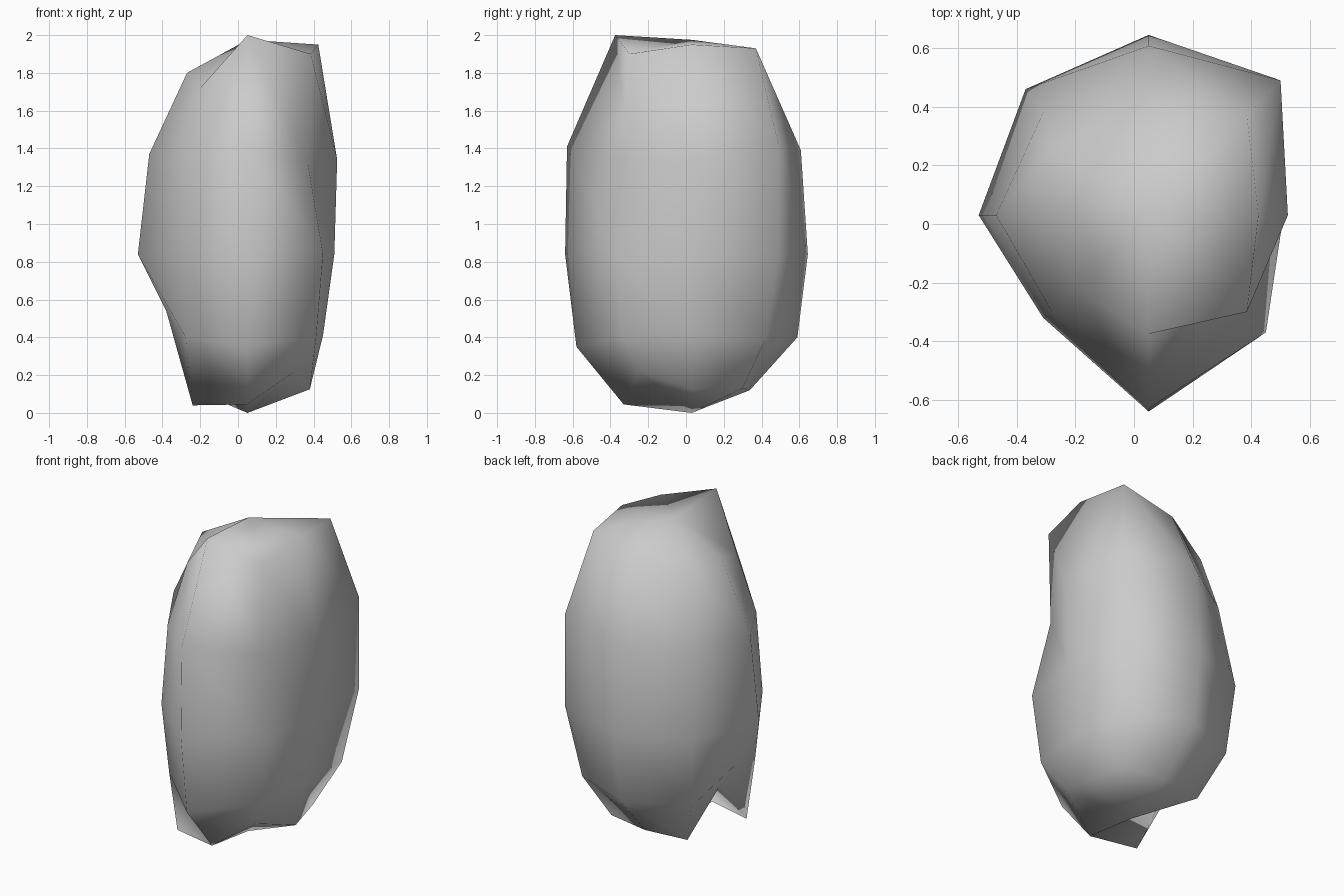
import bpy
import bmesh
from mathutils import Vector

cube = bpy.data.objects.get("Cube")
if cube:
    bpy.data.objects.remove(cube, do_unlink=True)

CENTRE = Vector((0.05, 0.03, 0))

# Outline of the widest ring, one spoke per direction
SPOKES = {
    "front": (0, -0.67), "front_left": (0.4, -0.4), "left": (0.46, 0), "back_left": (0.45, 0.46),
    "back": (0, 0.615), "back_right": (-0.42, 0.43), "right": (-0.58, 0), "front_right": (-0.36, -0.35),
}

# Height and relative width of each ring, top to bottom
RINGS = {"crown": (1.83, 0.6), "shoulder": (1.39, 0.94), "waist": (0.84, 1),
         "hip": (0.4, 0.91), "foot": (0.12, 0.5)}

# Chipped or pulled corners that break the regular form
CORNERS = {
    ("crown", "front"): (0.05, -0.375, 2),
    ("crown", "front_left"): (0.385, -0.3, 1.9),
    ("crown", "left"): (0.425, 0.03, 1.95),
    ("crown", "back_left"): (0.385, 0.37, 1.93),
    ("crown", "back_right"): (-0.28, 0.26, 1.73),
    ("crown", "right"): (-0.27, 0.03, 1.8),
    ("crown", "front_right"): (-0.2, -0.22, 1.72),
    ("shoulder", "front"): (0.05, -0.63, 1.41),
    ("shoulder", "front_left"): (0.37, -0.3, 1.32),
    ("shoulder", "left"): (0.525, 0.03, 1.34),
    ("shoulder", "back_left"): (0.5, 0.49, 1.42),
    ("shoulder", "back_right"): (-0.31, 0.38, 1.37),
    ("shoulder", "right"): (-0.47, 0.03, 1.37),
    ("shoulder", "front_right"): (-0.28, -0.3, 1.34),
    ("hip", "front"): (0.05, -0.58, 0.35),
    ("hip", "left"): (0.45, 0.03, 0.41),
    ("hip", "back_left"): (0.43, 0.42, 0.39),
    ("hip", "right"): (-0.38, 0.03, 0.54),
    ("foot", "front"): (0.05, -0.33, 0.045),
    ("foot", "front_left"): (0.3, -0.25, 0.22),
    ("foot", "left"): (0.38, 0.03, 0.125),
    ("foot", "back_left"): (0.31, 0.3, 0.13),
    ("foot", "back_right"): (-0.22, 0.3, 0.115),
    ("foot", "right"): (-0.25, 0.03, 0.35),
    ("foot", "front_right"): (-0.24, -0.26, 0.04),
}


def ring_verts(bm, ring):
    height, width = RINGS[ring]
    verts = []
    for name, (x, y) in SPOKES.items():
        point = CENTRE + Vector((x * width, y * width, height))
        verts.append(bm.verts.new(CORNERS.get((ring, name), point)))
    return verts


def loop_pairs(verts):
    return zip(verts, verts[1:] + verts[:1])


# Stone body: stacked rings of quads
bm = bmesh.new()
rings = [ring_verts(bm, ring) for ring in RINGS]
for upper, lower in zip(rings, rings[1:]):
    for (a, b), (c, d) in zip(loop_pairs(upper), loop_pairs(lower)):
        bm.faces.new((a, c, d, b))

# Top fan
top = bm.verts.new(CENTRE + Vector((0, 0, 1.975)))
for a, b in loop_pairs(rings[0]):
    bm.faces.new((top, a, b))

# Bottom fan, leaving the front right corner as a separate spur
*base, spur = rings[-1]
bottom = bm.verts.new(CENTRE)
for a, b in loop_pairs(base):
    bm.faces.new((bottom, b, a))
bm.faces.new((spur, base[-1], base[0]))

bmesh.ops.recalc_face_normals(bm, faces=bm.faces)
for face in bm.faces:
    face.smooth = True

mesh = bpy.data.meshes.new("stone")
bm.to_mesh(mesh)
bm.free()
stone = bpy.data.objects.new("stone", mesh)
bpy.context.collection.objects.link(stone)

# Plain grey stone
grey = bpy.data.materials.new("stone_grey")
grey.use_nodes = True
grey.diffuse_color = (0.6, 0.6, 0.6, 1)
grey.node_tree.nodes["Principled BSDF"].inputs["Base Color"].default_value = grey.diffuse_color
mesh.materials.append(grey)
